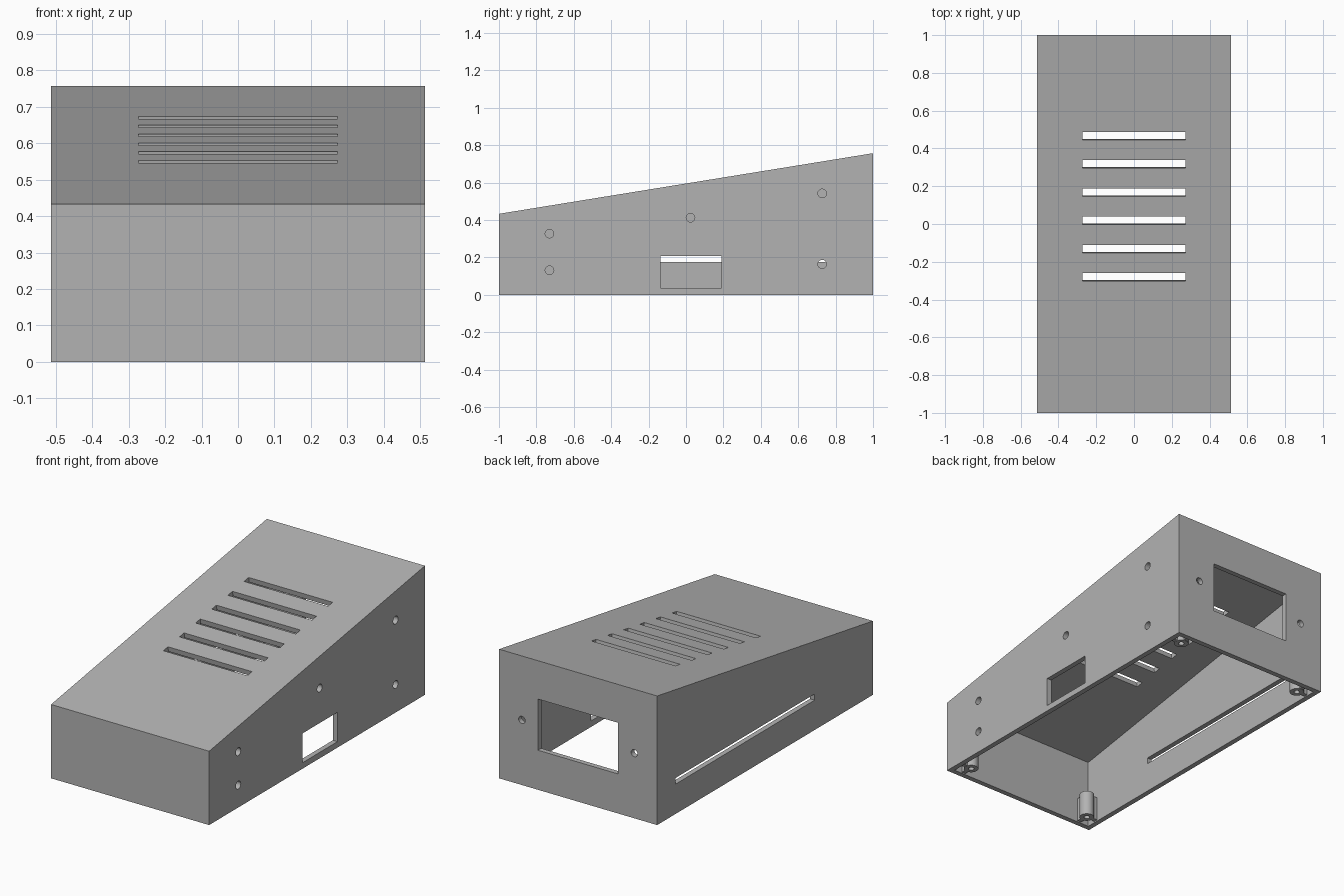
import bpy
import bmesh
from math import atan2, cos, sin, pi
from mathutils import Matrix, Vector

if "Cube" in bpy.data.objects:
    bpy.data.objects.remove(bpy.data.objects["Cube"], do_unlink=True)

HALF_W, HALF_L = 0.513, 1.0
FRONT_H, BACK_H = 0.433, 0.757
WALL = 0.03
SLOPE = atan2(BACK_H - FRONT_H, 2 * HALF_L)

grey = bpy.data.materials.new("plain grey")
grey.use_nodes = True
grey.diffuse_color = (0.45, 0.45, 0.45, 1)
grey.node_tree.nodes["Principled BSDF"].inputs["Base Color"].default_value = (0.45, 0.45, 0.45, 1)


def make_object(name, bm):
    bmesh.ops.recalc_face_normals(bm, faces=bm.faces)
    mesh = bpy.data.meshes.new(name)
    bm.to_mesh(mesh)
    bm.free()
    mesh.materials.append(grey)
    obj = bpy.data.objects.new(name, mesh)
    bpy.context.collection.objects.link(obj)
    return obj


def add_box(bm, center, size, turn=Matrix()):
    matrix = Matrix.Translation(center) @ turn @ Matrix.Diagonal((*size, 1))
    bmesh.ops.create_cube(bm, size=1, matrix=matrix)


def add_drill(bm, center, radius, axis):
    turn = Matrix.Rotation(pi / 2, 4, "Y" if axis == "X" else "X")
    bmesh.ops.create_cone(bm, cap_ends=True, segments=24, radius1=radius, radius2=radius,
                          depth=0.1, matrix=Matrix.Translation(center) @ turn)


def wedge(name, half_w, profile):
    # Side profile in y and z, extruded across x
    bm = bmesh.new()
    face = bm.faces.new([bm.verts.new((-half_w, y, z)) for y, z in profile])
    new = bmesh.ops.extrude_face_region(bm, geom=[face])["geom"]
    verts = [v for v in new if isinstance(v, bmesh.types.BMVert)]
    bmesh.ops.translate(bm, verts=verts, vec=(2 * half_w, 0, 0))
    return make_object(name, bm)


def roof_z(y):
    return FRONT_H + (y + HALF_L) * (BACK_H - FRONT_H) / (2 * HALF_L)


def cut(target, cutter):
    mod = target.modifiers.new("cut", "BOOLEAN")
    mod.operation = "DIFFERENCE"
    mod.solver = "EXACT"
    mod.object = cutter
    bpy.context.view_layer.objects.active = target
    bpy.ops.object.modifier_apply(modifier=mod.name)
    bpy.data.objects.remove(cutter, do_unlink=True)


# Sloped shell, open underneath
shell = wedge("enclosure_shell", HALF_W,
              [(-HALF_L, 0), (HALF_L, 0), (HALF_L, BACK_H), (-HALF_L, FRONT_H)])
inner, drop = HALF_L - WALL, WALL / cos(SLOPE)
cut(shell, wedge("cavity", HALF_W - WALL,
                 [(-inner, -0.1), (inner, -0.1),
                  (inner, roof_z(inner) - drop), (-inner, roof_z(-inner) - drop)]))

# Openings through the walls and roof
bm = bmesh.new()
tilt = Matrix.Rotation(SLOPE, 4, "X")
for i in range(6):
    y = -0.281 + 0.1495 * i
    add_box(bm, (0, y, roof_z(y)), (0.545, 0.043, 0.1), tilt)
add_box(bm, (HALF_W, 0.026, 0.121), (0.1, 0.326, 0.172))
add_box(bm, (-HALF_W, 0.185, 0.193), (0.1, 1.29, 0.036))
add_box(bm, (0, HALF_L, 0.382), (0.52, 0.1, 0.3))
for y, z in [(-0.73, 0.327), (-0.73, 0.131), (0.024, 0.412), (0.728, 0.542), (0.728, 0.164)]:
    add_drill(bm, (HALF_W, y, z), 0.023, "X")
for x in (-0.365, 0.365):
    add_drill(bm, (x, HALF_L, 0.382), 0.021, "Y")
cut(shell, make_object("openings", bm))


# Screw posts with two ribs each, in the bottom corners
def screw_post(name, sx, sy):
    bm = bmesh.new()
    cx, cy = sx * (HALF_W - 0.095), sy * (HALF_L - 0.095)
    top, bottom = 0.15, 0.005
    outline = [(0, 0.13), (0.016, 0.13), (0.016, bottom), (0.04, bottom), (0.04, top), (0, top)]
    verts = [bm.verts.new((r, 0, z)) for r, z in outline]
    edges = [bm.edges.new(pair) for pair in zip(verts, verts[1:])]
    bmesh.ops.spin(bm, geom=verts + edges, cent=(0, 0, 0), axis=(0, 0, 1),
                   angle=2 * pi, steps=24)
    bmesh.ops.remove_doubles(bm, verts=bm.verts, dist=0.0005)
    bmesh.ops.translate(bm, verts=bm.verts, vec=(cx, cy, 0))
    height, reach = top - bottom, 0.04
    mid = (top + bottom) / 2
    add_box(bm, (cx + sx * 0.05, cy, mid), (reach, 0.025, height - 0.004))
    add_box(bm, (cx, cy + sy * 0.05, mid), (0.025, reach, height - 0.004))
    post = make_object(name, bm)
    bpy.ops.object.select_all(action="DESELECT")
    post.select_set(True)
    bpy.context.view_layer.objects.active = post
    bpy.ops.object.shade_smooth_by_angle()


for side, sx in (("left", 1), ("right", -1)):
    for end, sy in (("front", -1), ("back", 1)):
        screw_post(f"{end}_{side}_screw_post", sx, sy)
